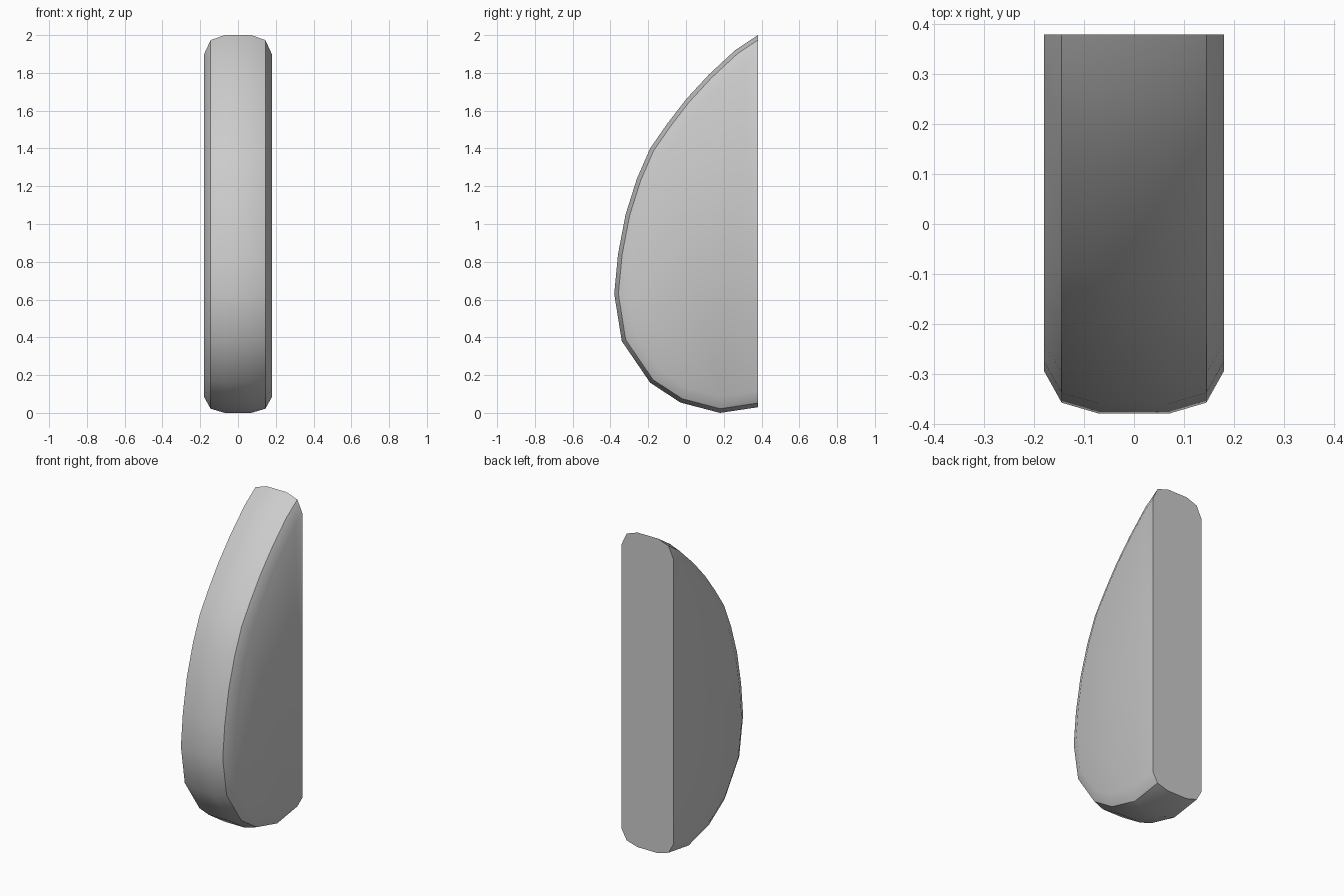
import bpy, bmesh, math
from mathutils import Vector

cube = bpy.data.objects.get("Cube")
if cube:
    bpy.data.objects.remove(cube, do_unlink=True)

# Plain grey material
grey = bpy.data.materials.new("light_grey")
grey.use_nodes = True
colour = (0.6, 0.6, 0.6, 1)
grey.diffuse_color = colour
grey.node_tree.nodes["Principled BSDF"].inputs["Base Color"].default_value = colour

# Side outline (y, z) from the top of the flat back, round the front, to its foot
outline = [Vector(p) for p in (
    (0.38, 2.0), (0.26, 1.92), (0.12, 1.79), (0, 1.66), (-0.10, 1.53), (-0.19, 1.40),
    (-0.26, 1.24), (-0.32, 1.05), (-0.36, 0.84), (-0.38, 0.63), (-0.34, 0.38),
    (-0.19, 0.16), (-0.03, 0.055), (0.18, 0), (0.38, 0.03))]


def inset(points, depth):
    """Move an outline inward, keeping its two ends on the back plane."""
    result = []
    last = len(points) - 1
    for i, p in enumerate(points):
        before = (p - points[max(i - 1, 0)]).normalized()
        after = (points[min(i + 1, last)] - p).normalized()
        t = (before + after).normalized()
        normal = Vector((-t.y, t.x))
        if i in (0, last):
            result.append(p + Vector((0, depth / normal.y)))
        else:
            result.append(p + normal * depth)
    return result


# Rounded rim: half-width and inset of each ring, from one side to the other
rim = [(0.18, 0.085), (0.145, 0.022), (0.07, 0)]
rings = [(-x, d) for x, d in rim] + [(x, d) for x, d in reversed(rim)]

bm = bmesh.new()
loops = [[bm.verts.new((x, p.x, p.y)) for p in inset(outline, d)] for x, d in rings]
for a, b in zip(loops, loops[1:]):
    for i in range(len(outline) - 1):
        bm.faces.new((a[i], a[i + 1], b[i + 1], b[i]))

# Flat sides and flat back
bm.faces.new(loops[0])
bm.faces.new(loops[-1])
bm.faces.new([r[0] for r in loops] + [r[-1] for r in reversed(loops)])
bmesh.ops.recalc_face_normals(bm, faces=bm.faces)

mesh = bpy.data.meshes.new("half_teardrop_slab")
bm.to_mesh(mesh)
bm.free()
mesh.materials.append(grey)
slab = bpy.data.objects.new("half_teardrop_slab", mesh)
bpy.context.collection.objects.link(slab)

bpy.ops.object.select_all(action="DESELECT")
slab.select_set(True)
bpy.context.view_layer.objects.active = slab
bpy.ops.object.shade_smooth_by_angle(angle=math.radians(40))
